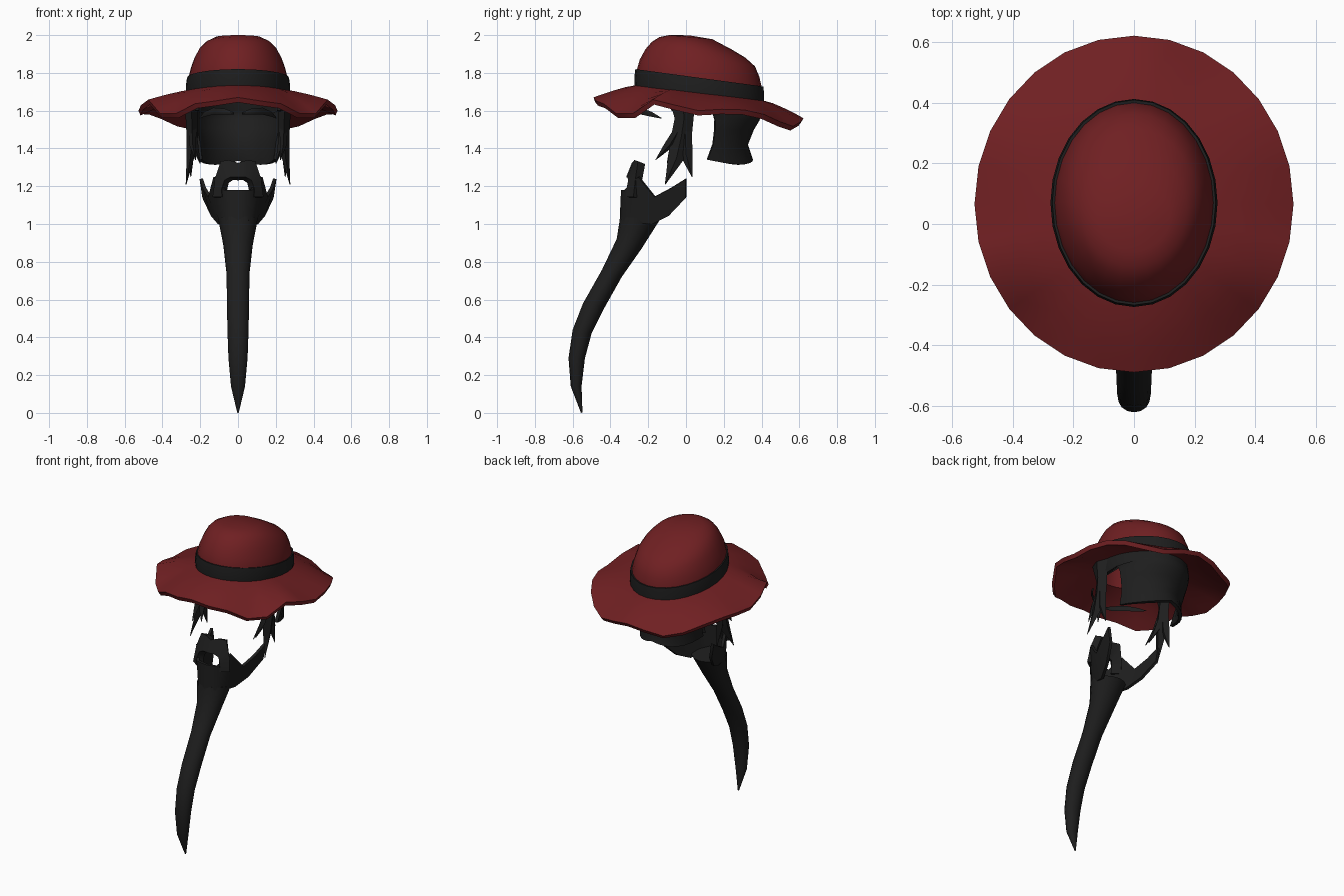
import bpy
import bmesh
from math import sin, cos, pi, acos, radians

cube = bpy.data.objects.get("Cube")
if cube:
    bpy.data.objects.remove(cube, do_unlink=True)


def material(name, rgb):
    m = bpy.data.materials.new(name)
    m.use_nodes = True
    col = (*rgb, 1)
    m.diffuse_color = col
    bsdf = m.node_tree.nodes["Principled BSDF"]
    bsdf.inputs["Base Color"].default_value = col
    bsdf.inputs["Roughness"].default_value = 0.8
    return m


RED = material("dark red felt", (0.16, 0.014, 0.016))
BLACK = material("soft black", (0.013, 0.013, 0.013))


def finish(name, bm, mat, mirror=False, thick=0, offset=-1, angle=50):
    """Turn a bmesh into a shaded object with its modifiers applied."""
    me = bpy.data.meshes.new(name)
    bm.to_mesh(me)
    bm.free()
    me.materials.append(mat)
    ob = bpy.data.objects.new(name, me)
    bpy.context.collection.objects.link(ob)
    if mirror:
        ob.modifiers.new("Mirror", 'MIRROR').merge_threshold = 0.002
    if thick:
        s = ob.modifiers.new("Solidify", 'SOLIDIFY')
        s.thickness = thick
        s.offset = offset
    bpy.ops.object.select_all(action='DESELECT')
    ob.select_set(True)
    bpy.context.view_layer.objects.active = ob
    bpy.ops.object.convert(target='MESH')
    bpy.ops.object.shade_smooth_by_angle(angle=radians(angle))
    return ob


def skin(rows, closed=False, caps=False, bm=None):
    """Join rows of points with quads."""
    bm = bm or bmesh.new()
    vs = [[bm.verts.new(p) for p in row] for row in rows]
    n = len(rows[0])
    for a, b in zip(vs, vs[1:]):
        for j in range(n if closed else n - 1):
            k = (j + 1) % n
            bm.faces.new((a[j], a[k], b[k], b[j]))
    if caps:
        bm.faces.new(vs[0][::-1])
        bm.faces.new(vs[-1])
        bmesh.ops.recalc_face_normals(bm, faces=bm.faces)
    return bm


def ring(rx, yf, yb, zf, zb, n=28):
    """Oval ring, tilted from front height zf to back height zb."""
    cy, ry = (yf + yb) / 2, (yb - yf) / 2
    out = []
    for i in range(n):
        a = 2 * pi * i / n
        t = (1 - cos(a)) / 2
        out.append((rx * sin(a), cy - ry * cos(a), zf + (zb - zf) * t))
    return out


# Hat: wavy brim flowing into a sloping crown
WAVE = [(0, 1.67), (20, 1.645), (46, 1.57), (66, 1.66), (88, 1.6),
        (110, 1.61), (130, 1.58), (150, 1.515), (180, 1.56)]


def rim_height(deg):
    deg = min(deg, 360 - deg)
    for (a, za), (b, zb) in zip(WAVE, WAVE[1:]):
        if deg <= b:
            t = (1 - cos(pi * (deg - a) / (b - a))) / 2
            return za + (zb - za) * t
    return WAVE[-1][1]


base = ring(0.265, -0.265, 0.405, 1.735, 1.655)
outer = ring(0.527, -0.49, 0.622, 0, 0)
hat = []
for f in (1, 0.8, 0.55, 0.25):
    row = []
    for i, (p, q) in enumerate(zip(base, outer)):
        z = rim_height(360 * i / len(base))
        row.append((p[0] + (q[0] - p[0]) * f, p[1] + (q[1] - p[1]) * f,
                    p[2] + (z - p[2]) * f ** 1.3))
    hat.append(row)
hat.append(base)
for r in [(0.264, -0.262, 0.402, 1.81, 1.72),
          (0.250, -0.245, 0.388, 1.87, 1.78),
          (0.230, -0.215, 0.365, 1.925, 1.835),
          (0.207, -0.180, 0.315, 1.965, 1.880),
          (0.175, -0.140, 0.240, 1.990, 1.925),
          (0.120, -0.090, 0.140, 2.000, 1.978),
          (0, 0.015, 0.015, 1.999, 1.999)]:
    hat.append(ring(*r))
bm = skin(hat, closed=True)
bmesh.ops.remove_doubles(bm, verts=bm.verts, dist=0.001)
finish("hat", bm, RED, thick=0.028)

# Band around the crown
finish("hat_band", skin([ring(0.274, -0.272, 0.413, 1.73, 1.648),
                         ring(0.276, -0.274, 0.413, 1.775, 1.69),
                         ring(0.270, -0.268, 0.410, 1.82, 1.728)], closed=True),
       BLACK, thick=0.015)

# Back hair: shell that wraps the head, with a gap for the ears
rows = []
for z, rx, yb, ys in [(1.70, 0.25, 0.38, -0.08), (1.60, 0.255, 0.395, -0.08),
                      (1.585, 0.255, 0.398, 0.14), (1.55, 0.252, 0.39, 0.155),
                      (1.50, 0.245, 0.36, 0.155), (1.42, 0.228, 0.328, 0.145),
                      (1.34, 0.212, 0.355, 0.115)]:
    cy, end = 0.07, acos((ys - 0.07) / (yb - 0.07))
    row = []
    for i in range(9):
        a = end * i / 8
        dip = 0.025 * sin(pi * i / 8) if z == 1.34 else 0
        row.append((rx * sin(a), cy + (yb - cy) * cos(a), z - dip))
    rows.append(row)
finish("back_hair", skin(rows), BLACK, mirror=True, thick=0.02)


def lock(bm, path):
    """Add a tapered lock of hair: points x, y, z, half depth, half width."""
    skin([[(x + w, y, z), (x, y + d, z), (x - w, y, z), (x, y - d, z)]
          for x, y, z, d, w in path], closed=True, caps=True, bm=bm)


# Sideburns: a stem that forks into pointed locks
bm = bmesh.new()
lock(bm, [(0.247, -0.02, 1.68, 0.075, 0.03), (0.245, -0.01, 1.56, 0.05, 0.032),
          (0.242, -0.025, 1.46, 0.055, 0.03), (0.252, -0.05, 1.35, 0.045, 0.02),
          (0.275, -0.11, 1.21, 0.002, 0.002)])
lock(bm, [(0.24, -0.03, 1.51, 0.03, 0.02), (0.24, -0.085, 1.42, 0.032, 0.018),
          (0.225, -0.16, 1.34, 0.002, 0.002)])
lock(bm, [(0.245, -0.005, 1.50, 0.035, 0.02), (0.25, 0.0, 1.37, 0.035, 0.018),
          (0.25, 0.032, 1.25, 0.002, 0.002)])
lock(bm, [(0.235, -0.03, 1.46, 0.03, 0.02), (0.222, -0.06, 1.39, 0.03, 0.015),
          (0.2, -0.1, 1.32, 0.002, 0.002)])
finish("sideburns", bm, BLACK, mirror=True, angle=30)

# Eyebrows: thin tapered crescents
brow = []
for x, y, z, h in [(0.02, -0.30, 1.585, 0.006), (0.07, -0.29, 1.595, 0.016),
                   (0.13, -0.24, 1.598, 0.018), (0.18, -0.18, 1.58, 0.013),
                   (0.205, -0.13, 1.56, 0.002)]:
    brow.append([(x, y - h / 2, z), (x, y, z + h), (x, y + h / 2, z), (x, y, z - h)])
finish("eyebrows", skin(brow, closed=True, caps=True), BLACK, mirror=True)

# Long curved beard
beard = []
for rx, yf, yb, zf, zb in [(0.004, -0.556, -0.548, 0, 0.002),
                           (0.038, -0.61, -0.553, 0.14, 0.14),
                           (0.052, -0.622, -0.535, 0.29, 0.29),
                           (0.057, -0.60, -0.50, 0.44, 0.42),
                           (0.06, -0.545, -0.43, 0.58, 0.56),
                           (0.062, -0.445, -0.34, 0.757, 0.72),
                           (0.08, -0.367, -0.235, 0.92, 0.87),
                           (0.108, -0.348, -0.14, 1.04, 1.02)]:
    beard.append(ring(rx, yf, yb, zf, zb, 14))
finish("beard", skin(beard, closed=True, caps=True), BLACK)

# Jaw whiskers: open trough rising to pointed ends
low = [(0, -0.342, 1.02), (0.055, -0.325, 1.02), (0.085, -0.28, 1.01),
       (0.097, -0.18, 1.0), (0.135, -0.09, 1.045), (0.18, 0, 1.14)]
high = [(0, -0.335, 1.18), (0.07, -0.32, 1.18), (0.122, -0.25, 1.25),
        (0.15, -0.165, 1.145), (0.178, -0.08, 1.19), (0.195, 0, 1.24)]
finish("jaw_whiskers", skin([low, high]), BLACK, mirror=True, thick=0.018, offset=0)

# Moustache: arch over the open mouth
inner = [(0, 1.24), (0.035, 1.24), (0.06, 1.225), (0.073, 1.18), (0.07, 1.14)]
top = [(0, 1.315), (0.04, 1.33), (0.082, 1.325), (0.108, 1.24), (0.12, 1.14)]


def lean(path):
    return [(x, -0.32 + max(z - 1.18, 0) * 0.4 + 4 * x * x, z) for x, z in path]


finish("moustache", skin([lean(inner), lean(top)]), BLACK,
       mirror=True, thick=0.045, offset=0)
